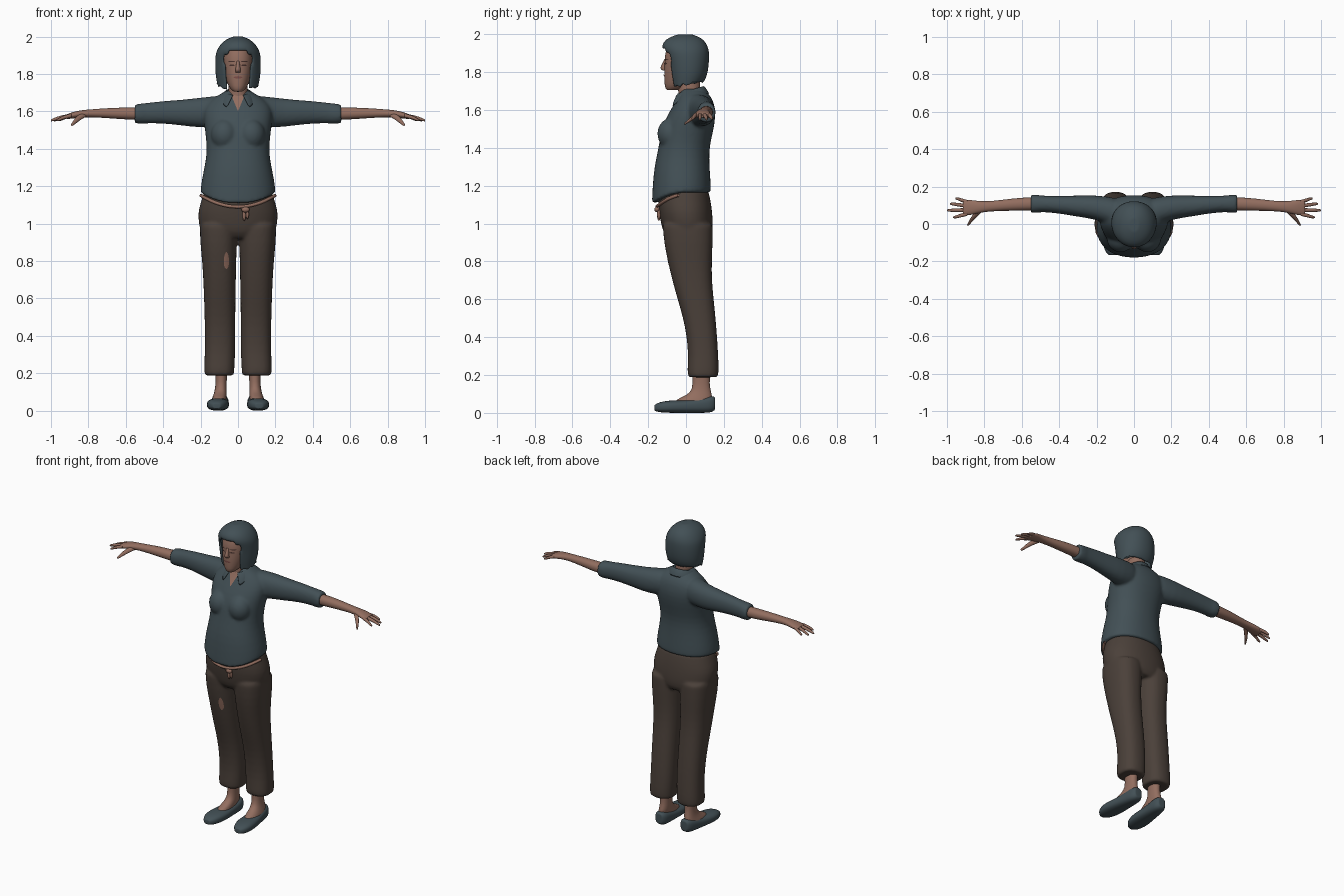
import bpy, bmesh, math, random
from mathutils import Vector

if "Cube" in bpy.data.objects:
    bpy.data.objects.remove(bpy.data.objects["Cube"])
random.seed(4)


def material(name, r, g, b):
    m = bpy.data.materials.new(name)
    m.diffuse_color = (r, g, b, 1)
    m.use_nodes = True
    m.node_tree.nodes["Principled BSDF"].inputs["Base Color"].default_value = m.diffuse_color
    return m


SLATE = material("slate cloth", 0.055, 0.080, 0.092)
BROWN = material("brown cloth", 0.070, 0.052, 0.042)
SKIN = material("skin", 0.29, 0.155, 0.115)
DARK = material("dark brow", 0.06, 0.03, 0.025)
LIP = material("lips", 0.20, 0.075, 0.065)


def loft(bm, rings, axis="z", n=24, p=2.2):
    """Rings are (x, y, z, half size 1, half size 2), stacked along an axis."""
    R = [Vector(r) for r in rings]
    R = [R[0], R[0].lerp(R[1], .06)] + R[1:-1] + [R[-1].lerp(R[-2], .06), R[-1]]
    loops = []
    for x, y, z, a, b in R:
        loop = []
        for i in range(n):
            t = 2 * math.pi * (i + .5) / n
            c, s = math.cos(t), math.sin(t)
            u = a * math.copysign(abs(c) ** (2 / p), c)
            v = b * math.copysign(abs(s) ** (2 / p), s)
            d = {"z": (u, v, 0), "x": (0, u, v), "y": (u, 0, v)}[axis]
            loop.append(bm.verts.new((x + d[0], y + d[1], z + d[2])))
        loops.append(loop)
    for A, B in zip(loops, loops[1:]):
        for i in range(n):
            bm.faces.new((A[i], A[i - 1], B[i - 1], B[i]))
    bm.faces.new(loops[0])
    bm.faces.new(loops[-1])


def upright(rows, cx=None):
    """Rows (z, half width, y front, y back) to centred rings."""
    return [(0, (f + k) / 2, z, w, (k - f) / 2) for z, w, f, k in rows]


def pair(bm, rings, **kw):
    for s in (-1, 1):
        loft(bm, [(s * r[0],) + tuple(r[1:]) for r in rings], **kw)


def ball(bm, c, r):
    v = bmesh.ops.create_uvsphere(bm, u_segments=20, v_segments=12, radius=1)["verts"]
    bmesh.ops.scale(bm, vec=r, verts=v)
    bmesh.ops.translate(bm, vec=c, verts=v)


def finish(bm, name, mat, sub=1, voxel=0, solid=0, smooth=4):
    bmesh.ops.recalc_face_normals(bm, faces=bm.faces)
    for f in bm.faces:
        f.smooth = True
    me = bpy.data.meshes.new(name)
    bm.to_mesh(me)
    bm.free()
    me.materials.append(mat)
    ob = bpy.data.objects.new(name, me)
    bpy.context.collection.objects.link(ob)
    if solid:
        m = ob.modifiers.new("thickness", "SOLIDIFY")
        m.thickness = solid
    if sub:
        m = ob.modifiers.new("subdivide", "SUBSURF")
        m.levels = m.render_levels = sub
    if voxel:
        m = ob.modifiers.new("merge", "REMESH")
        m.mode, m.voxel_size, m.use_smooth_shade = "VOXEL", voxel, True
        m = ob.modifiers.new("relax", "SMOOTH")
        m.factor, m.iterations = .5, smooth
    return ob


def patch(name, x, z, top, bottom, hz, target, mat, oval=True):
    """Thin plate projected onto the front of a part."""
    bm = bmesh.new()
    N = 10
    g = [[None] * (N + 1) for _ in range(N + 1)]
    for j in range(N + 1):
        v = 2 * j / N - 1
        w = bottom + (top - bottom) * (v + 1) / 2
        w *= math.sqrt(max(0.02, 1 - v * v)) if oval else 1
        for i in range(N + 1):
            g[j][i] = bm.verts.new((x + w * (2 * i / N - 1), -.3, z + hz * v))
    for j in range(N):
        for i in range(N):
            bm.faces.new((g[j][i], g[j][i + 1], g[j + 1][i + 1], g[j + 1][i]))
    ob = finish(bm, name, mat, sub=0)
    m = ob.modifiers.new("fit", "SHRINKWRAP")
    m.target, m.wrap_method, m.wrap_mode = target, "PROJECT", "ABOVE_SURFACE"
    m.use_project_y, m.use_positive_direction, m.use_negative_direction = True, True, False
    m.offset = .003


# Shirt: torso, bust and rolled sleeves merged into one cloth surface
bm = bmesh.new()
loft(bm, upright([(1.165, .2, -.18, .132), (1.2, .2, -.18, .132), (1.27, .187, -.172, .127),
                  (1.35, .17, -.157, .122), (1.42, .167, -.142, .127), (1.5, .177, -.13, .147),
                  (1.57, .187, -.1, .157), (1.62, .182, -.07, .152), (1.66, .15, -.048, .14),
                  (1.69, .1, -.034, .115), (1.712, .062, -.025, .09)]), n=32)
for v in bm.verts:                                  # hem dips at the front
    if v.co.z < 1.22 and v.co.y < 0:
        v.co.z -= .06 * (v.co.y / .18) ** 2
pair(bm, [(.1, .06, 1.6, .08, .085), (.2, .09, 1.593, .065, .081), (.3, .095, 1.593, .057, .069),
          (.4, .104, 1.596, .047, .06), (.5, .108, 1.59, .043, .054), (.51, .108, 1.588, .049, .056),
          (.553, .108, 1.587, .048, .05)], axis="x")
for s in (-1, 1):
    ball(bm, (s * .072, -.075, 1.475), (.075, .078, .085))
shirt = finish(bm, "shirt", SLATE, voxel=.009)

# Shirt collar: open band folded outwards with two front points
bm = bmesh.new()
prev = None
for i in range(33):
    a = math.radians(22 + 316 * i / 32)
    c, s, k = math.cos(a), math.sin(a), (1 - math.cos(a)) / 2
    tip = max(0, 1 - min(i, 32 - i) / 5)
    cur = [bm.verts.new((.06 * s, .022 - .066 * c, 1.685 + .04 * k)),
           bm.verts.new((.072 * s, .022 - .076 * c, 1.69 + .04 * k)),
           bm.verts.new((.1 * s + .022 * tip * math.copysign(1, s), .025 - .1 * c - .012 * tip,
                         1.65 + .035 * k - .035 * tip))]
    if prev:
        for j in (0, 1):
            bm.faces.new((prev[j], prev[j + 1], cur[j + 1], cur[j]))
    prev = cur
finish(bm, "collar", SLATE, solid=.006)

# Trousers: hips and two loose legs merged
bm = bmesh.new()
loft(bm, upright([(1.175, .18, -.145, .118), (1.12, .198, -.148, .131), (1.06, .216, -.143, .139),
                  (1.0, .21, -.132, .143), (.95, .2, -.12, .14), (.92, .17, -.09, .12)]), n=32)
legs = [(1.0, .0, .205, -.125, .142), (.9, .006, .203, -.117, .142), (.8, .009, .192, -.097, .137),
        (.7, .011, .186, -.073, .137), (.6, .013, .182, -.045, .147), (.5, .014, .179, -.015, .157),
        (.4, .014, .177, .004, .165), (.3, .015, .178, .012, .171), (.22, .019, .182, .006, .174),
        (.188, .022, .178, .012, .168)]
pair(bm, [((a + b) / 2, (f + k) / 2, z, (b - a) / 2, (k - f) / 2) for z, a, b, f, k in legs], p=2.4)
trousers = finish(bm, "trousers", BROWN, voxel=.009)
patch("thigh_tear", -.063, .803, .012, .015, .045, trousers, SKIN)

# Waist cord along the hem with a hanging knot
cu = bpy.data.curves.new("waist_cord", "CURVE")
cu.dimensions, cu.bevel_depth, cu.bevel_resolution = "3D", .009, 2
sp = cu.splines.new("POLY")
sp.points.add(24)
for i, pt in enumerate(sp.points):
    a = math.radians(-75 + 150 * i / 24)
    pt.co = (.205 * math.sin(a), -.154 * math.cos(a), 1.155 - .065 * math.cos(a) ** 2, 1)
cu.materials.append(SKIN)
bpy.context.collection.objects.link(bpy.data.objects.new("waist_cord", cu))
bm = bmesh.new()
ball(bm, (.04, -.153, 1.075), (.022, .014, .015))
ball(bm, (.033, -.143, 1.045), (.009, .01, .03))
ball(bm, (.05, -.143, 1.05), (.008, .01, .026))
finish(bm, "cord_knot", SKIN, sub=0)

# Forearms, palms, fingers and thumbs
bm = bmesh.new()
pair(bm, [(.5, .108, 1.588, .035, .034), (.6, .107, 1.589, .036, .033), (.7, .1, 1.591, .03, .027),
          (.79, .093, 1.59, .027, .021), (.84, .09, 1.587, .034, .02), (.88, .088, 1.58, .043, .018),
          (.915, .086, 1.572, .041, .013)], axis="x", n=16)
for y0, x1, y1, z1 in ((.118, .955, .136, 1.553), (.097, .985, .108, 1.55),
                       (.075, 1.0, .073, 1.551), (.054, .968, .036, 1.552)):
    pair(bm, [(.89, y0, 1.577, .011, .011), ((.89 + x1) / 2, (y0 + y1) / 2, 1.57, .0105, .0105),
              (x1 - .012, y1, z1 + .005, .0085, .0085), (x1, y1, z1, .004, .005)], axis="x", n=10)
pair(bm, [(.82, .075, 1.583, .018, .013), (.85, .045, 1.567, .017, .014), (.872, .018, 1.545, .011, .011),
          (.888, -.008, 1.527, .006, .006)], axis="y", n=10)
finish(bm, "arms_and_hands", SKIN)

# Head, nose and neck
bm = bmesh.new()
loft(bm, upright([(1.705, .022, -.1, -.05), (1.72, .042, -.113, 0), (1.755, .061, -.114, .05),
                  (1.8, .073, -.117, .08), (1.85, .079, -.113, .09), (1.9, .08, -.113, .09),
                  (1.95, .062, -.09, .08)]))
loft(bm, [(0, -.106, 1.87, .008, .008), (0, -.115, 1.84, .011, .013), (0, -.117, 1.82, .016, .023),
          (0, -.11, 1.808, .014, .012)], n=12)
loft(bm, upright([(1.6, .06, -.04, .085), (1.68, .052, -.04, .075), (1.77, .052, -.045, .075)]))
head = finish(bm, "head_and_neck", SKIN)
patch("open_neckline", 0, 1.645, .036, .002, .042, shirt, SKIN, oval=False)
for s, side in ((-1, "right"), (1, "left")):
    patch(side + "_eye", s * .031, 1.846, .014, .014, .0045, head, DARK)
    patch(side + "_brow", s * .033, 1.866, .019, .019, .003, head, DARK)
patch("mouth", 0, 1.782, .022, .022, .006, head, LIP)

# Bobbed hair: shell with an arched face opening and ragged ends
bm = bmesh.new()
loft(bm, upright([(1.735, .108, -.08, .085), (1.77, .116, -.09, .107), (1.81, .121, -.096, .117),
                  (1.86, .122, -.105, .122), (1.9, .12, -.117, .122), (1.925, .114, -.128, .119),
                  (1.96, .094, -.122, .104), (1.985, .064, -.088, .075), (2.0, .025, -.04, .03)]),
     n=48, p=2.1)
for v in bm.verts:
    if v.co.z < 1.736:
        v.co.z += .012 + .25 * (v.co.y - .03) + random.uniform(-.016, .016)
gone = []
for f in bm.faces:
    c = f.calc_center_median()
    ang = math.degrees(abs(math.atan2(c.x, -(c.y - .005))))
    if (len(f.verts) > 4 and c.z < 1.8) or (c.z < 1.895 and ang < 40) or (c.z < 1.922 and ang < 27):
        gone.append(f)
bmesh.ops.delete(bm, geom=gone, context="FACES")
finish(bm, "hair", SLATE, solid=.014)

# Ankles with insteps, and flat slip-on shoes
bm = bmesh.new()
pair(bm, [(.09, .08, .24, .034, .05), (.09, .08, .15, .029, .043), (.092, .08, .105, .033, .055),
          (.097, .055, .08, .036, .085), (.102, .03, .06, .04, .1), (.102, .03, .03, .04, .1)], n=20)
finish(bm, "ankles", SKIN)
bm = bmesh.new()
pair(bm, [(.114, -.167, .026, .02, .014), (.113, -.145, .03, .045, .027), (.11, -.09, .033, .06, .033),
          (.105, -.03, .033, .058, .033), (.1, .04, .036, .05, .036), (.095, .1, .042, .046, .042),
          (.093, .138, .047, .04, .045), (.093, .154, .05, .024, .032)], axis="y", p=2.6)
finish(bm, "shoes", SLATE)
